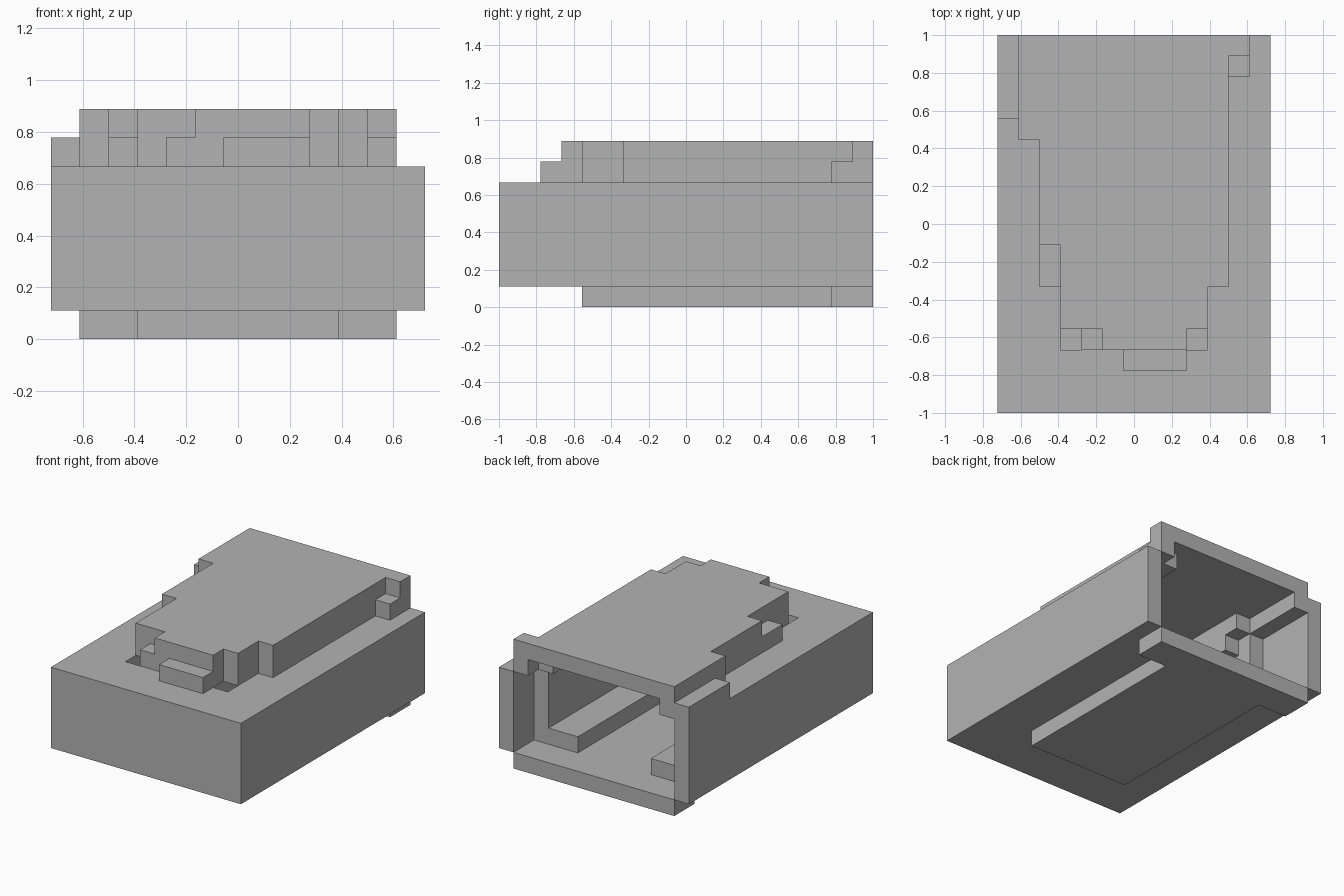
import bpy
import bmesh
from itertools import product
from mathutils import Vector

UNIT = 2 / 18                      # edge of one building block
WIDTH, LENGTH = 13, 18             # footprint in blocks

start_cube = bpy.data.objects.get("Cube")
if start_cube:
    bpy.data.objects.remove(start_cube, do_unlink=True)

grey = bpy.data.materials.new("plain_grey")
grey.use_nodes = True
grey.diffuse_color = (0.45, 0.45, 0.45, 1)
grey.node_tree.nodes["Principled BSDF"].inputs["Base Color"].default_value = grey.diffuse_color


def block(x, y, z):
    """Cells of a box; each argument is an inclusive (first, last) pair."""
    return set(product(*(range(a, b + 1) for a, b in (x, y, z))))


def blocks(z, *spans):
    """Union of boxes sharing the same height range."""
    return set().union(*(block(x, y, z) for x, y in spans))


# Floor plate, flaring at the open back
floor_plate = blocks((0, 0), ((3, 9), (4, 17)), ((1, 11), (16, 17)))

# Main body with a stepped cavity open to the back
main_body = block((0, 12), (0, 17), (1, 5))
main_body -= blocks((1, 1), ((4, 8), (5, 15)))
main_body -= blocks((2, 5), ((3, 9), (3, 5)), ((2, 10), (6, 13)), ((1, 10), (14, 15)))
main_body -= block((1, 11), (16, 17), (1, 5))
main_body |= block((2, 2), (6, 12), (5, 5))

# Upper rim, narrowing to a stepped nose
upper_rim = blocks((6, 6), ((0, 11), (16, 17)), ((0, 10), (14, 15)), ((1, 10), (13, 13)),
                   ((2, 10), (6, 12)), ((3, 9), (4, 5)), ((4, 8), (3, 3)), ((6, 8), (2, 2)))
upper_rim -= blocks((6, 6), ((4, 8), (4, 5)), ((3, 9), (6, 13)),
                    ((2, 9), (14, 16)), ((2, 10), (17, 17)))

# Roof slab
roof = blocks((7, 7), ((1, 11), (17, 17)), ((1, 10), (13, 16)), ((2, 10), (8, 12)),
              ((3, 10), (6, 7)), ((3, 9), (4, 5)), ((5, 8), (3, 3)))

parts = {"floor_plate": floor_plate, "main_body": main_body,
         "upper_rim": upper_rim, "roof": roof}
solid = set().union(*parts.values())


def build(name, cells):
    """Skin the exposed sides of the cells and merge flat neighbours."""
    bm = bmesh.new()
    corners = {}

    def corner(p):
        key = tuple(p)
        if key not in corners:
            x, y, z = key
            corners[key] = bm.verts.new(
                Vector((x - WIDTH / 2, y - LENGTH / 2, z)) * UNIT)
        return corners[key]

    for cell in sorted(cells):
        for axis, side in product(range(3), (0, 1)):
            near = list(cell)
            near[axis] += 1 if side else -1
            if tuple(near) in solid:
                continue
            u, v = (axis + 1) % 3, (axis + 2) % 3
            ring = []
            for du, dv in ((0, 0), (1, 0), (1, 1), (0, 1)):
                p = list(cell)
                p[axis] += side
                p[u] += du
                p[v] += dv
                ring.append(corner(p))
            bm.faces.new(ring if side else ring[::-1])

    bmesh.ops.dissolve_limit(bm, angle_limit=0.01, verts=bm.verts[:], edges=bm.edges[:])
    mesh = bpy.data.meshes.new(name)
    bm.to_mesh(mesh)
    bm.free()
    mesh.materials.append(grey)
    bpy.context.scene.collection.objects.link(bpy.data.objects.new(name, mesh))


for part_name, part_cells in parts.items():
    build(part_name, part_cells)
